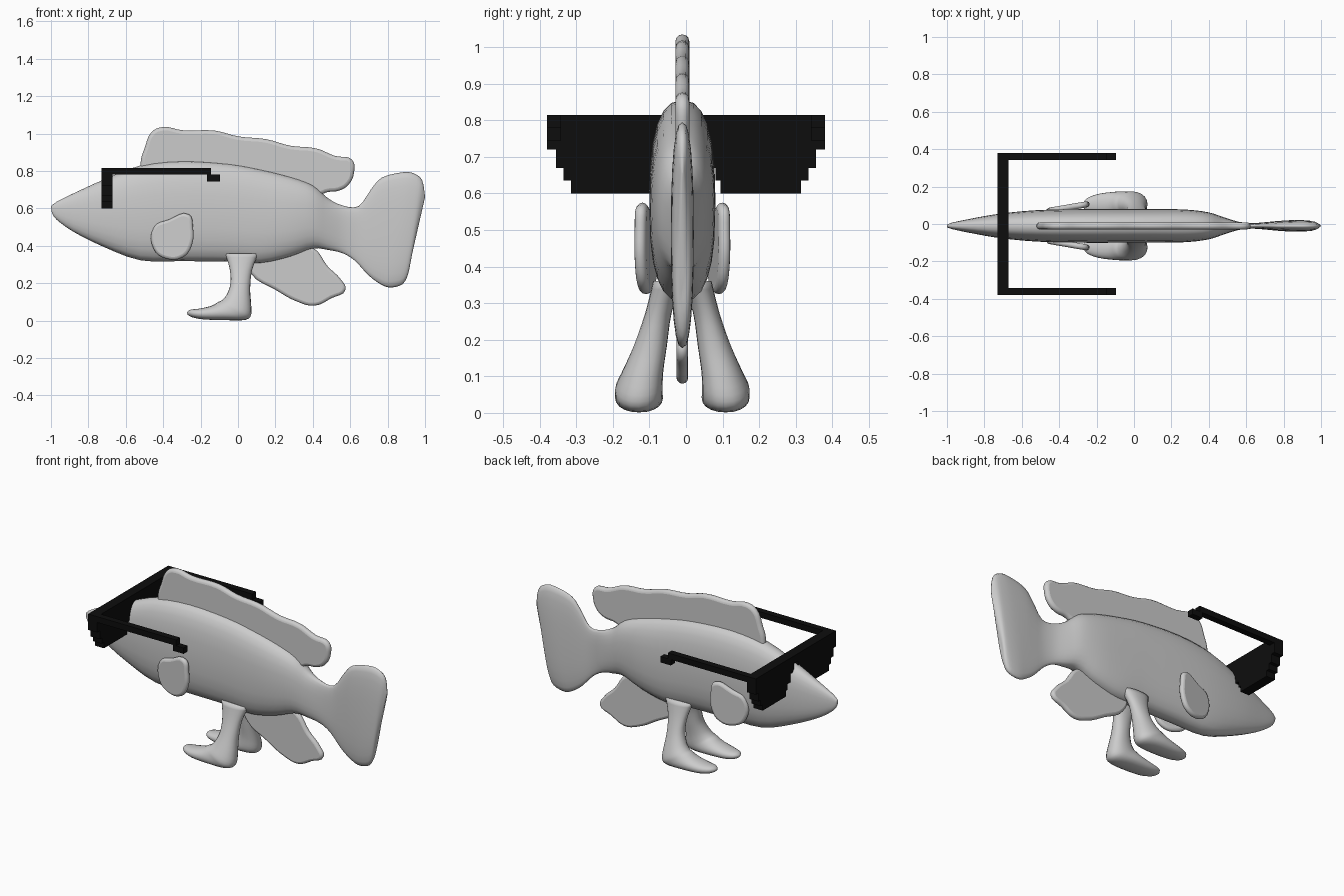
import bpy, bmesh, math
from mathutils import Vector

cube = bpy.data.objects.get("Cube")
if cube:
    bpy.data.objects.remove(cube)

MID = -0.01  # the fish sits a touch off the centre line


def material(name, rgb):
    m = bpy.data.materials.new(name)
    m.use_nodes = True
    m.diffuse_color = (*rgb, 1)
    m.node_tree.nodes["Principled BSDF"].inputs["Base Color"].default_value = (*rgb, 1)
    return m


grey = material("fish grey", (0.6, 0.6, 0.6))
black = material("glasses black", (0.004, 0.004, 0.004))


def finish(bm, name, mat, smooth=True):
    bmesh.ops.recalc_face_normals(bm, faces=bm.faces)
    mesh = bpy.data.meshes.new(name)
    bm.to_mesh(mesh)
    bm.free()
    mesh.materials.append(mat)
    for p in mesh.polygons:
        p.use_smooth = smooth
    ob = bpy.data.objects.new(name, mesh)
    bpy.context.collection.objects.link(ob)
    return ob


def spline(rows, steps):
    """Catmull-Rom interpolation of rows of numbers."""
    out = []
    for i in range(len(rows) - 1):
        a, b, c, d = (rows[max(0, min(len(rows) - 1, i + k))] for k in (-1, 0, 1, 2))
        for s in range(steps):
            t = s / steps
            out.append([0.5 * (2 * q + (r - p) * t + (2 * p - 5 * q + 4 * r - u) * t * t
                               + (3 * q - p - 3 * r + u) * t ** 3)
                        for p, q, r, u in zip(a, b, c, d)])
    return out + [list(rows[-1])]


def loft(name, rows, power, sides=24, side=1):
    """Rows: one rim point (x, z), opposite rim point (x, z), y offset, half width."""
    bm = bmesh.new()
    rings = []
    for ax, az, bx, bz, y, hw in spline(rows, 3):
        ring = []
        for k in range(sides):
            t = math.tau * k / sides
            u, v = (math.copysign(abs(f) ** (2 / power), f) for f in (math.cos(t), math.sin(t)))
            ring.append(bm.verts.new(((ax + bx) / 2 + (ax - bx) / 2 * u,
                                      MID + side * y + hw * v,
                                      (az + bz) / 2 + (az - bz) / 2 * u)))
        rings.append(ring)
    for r, s in zip(rings, rings[1:]):
        for k in range(sides):
            j = (k + 1) % sides
            bm.faces.new((r[k], r[j], s[j], s[k]))
    bm.faces.new(rings[0])
    bm.faces.new(rings[-1])
    return finish(bm, name, grey)


def fin(name, outline, half, y=0, yaw=0, pivot=0):
    """Flat plate with a rounded rim, drawn in the x-z plane."""
    cu = bpy.data.curves.new(name, 'CURVE')
    cu.dimensions = '2D'
    cu.fill_mode = 'BOTH'
    cu.bevel_depth = half
    cu.offset = -half
    cu.bevel_resolution = 2
    cu.resolution_u = 4
    sp = cu.splines.new('BEZIER')
    sp.bezier_points.add(len(outline) - 1)
    for p, (x, z) in zip(sp.bezier_points, outline):
        p.co = (x - pivot, z, 0)
        p.handle_left_type = p.handle_right_type = 'AUTO'
    sp.use_cyclic_u = True
    cu.materials.append(grey)
    ob = bpy.data.objects.new(name, cu)
    bpy.context.collection.objects.link(ob)
    ob.location = (pivot, MID + y, 0)
    ob.rotation_euler = (math.pi / 2, 0, yaw)
    bpy.ops.object.select_all(action='DESELECT')
    ob.select_set(True)
    bpy.context.view_layer.objects.active = ob
    bpy.ops.object.convert(target='MESH')
    bpy.ops.object.shade_smooth_by_angle(angle=math.radians(50))


# Body running into the tail fin: top point, bottom point, half width
body = [(-1, .61, -.995, .575, .008), (-.97, .635, -.97, .54, .018),
        (-.88, .68, -.88, .475, .037), (-.72, .753, -.72, .395, .065),
        (-.52, .83, -.52, .322, .084), (-.3, .855, -.3, .318, .09),
        (-.05, .84, -.05, .315, .09), (.12, .81, .12, .305, .09),
        (.28, .77, .28, .34, .087), (.4, .725, .4, .385, .072),
        (.48, .655, .48, .378, .046), (.56, .615, .56, .36, .022),
        (.645, .612, .625, .32, .015), (.71, .70, .70, .24, .02),
        (.77, .765, .77, .19, .026), (.88, .793, .82, .177, .031),
        (.94, .787, .88, .195, .03), (.985, .75, .91, .25, .024),
        (1.0, .66, .925, .33, .006)]
loft("body_and_tail", [(a, b, c, d, 0, w) for a, b, c, d, w in body], 2.5)

# Legs with long forward feet
leg = [(-.07, .36, .11, .36, .04, .04), (-.045, .28, .075, .27, .065, .036),
       (-.04, .2, .065, .17, .087, .045), (-.06, .14, .07, .09, .107, .055),
       (-.085, .11, .07, .03, .118, .064), (-.105, .10, .04, .004, .119, .065),
       (-.14, .08, -.05, .002, .118, .065), (-.2, .065, -.18, .006, .116, .055),
       (-.255, .058, -.245, .018, .112, .036), (-.273, .045, -.27, .032, .11, .01)]
for word, s in (("left", -1), ("right", 1)):
    loft(word + "_leg", leg, 2.2, 20, s)

# Fins
fin("dorsal_fin", [(-.51, .79), (-.52, .85), (-.5, .92), (-.46, 1.01), (-.4, 1.035),
                   (-.3, 1.018), (-.12, 1.015), (0, .985), (.15, .97), (.28, .935),
                   (.42, .92), (.52, .88), (.61, .86), (.62, .79), (.59, .725), (.54, .695),
                   (.47, .685), (.4, .65), (.2, .7), (-.3, .77)], .019)
fin("anal_fin", [(.05, .33), (.07, .25), (.2, .165), (.32, .1), (.41, .08), (.5, .12),
                 (.575, .165), (.55, .22), (.48, .29), (.4, .39), (.25, .4)], .016)
pectoral = [(-.45, .38), (-.45, .5), (-.37, .54), (-.26, .568), (-.238, .5),
            (-.245, .4), (-.29, .34), (-.38, .33)]
for word, s in (("left", -1), ("right", 1)):
    fin(word + "_pectoral_fin", pectoral, .016, s * .085, s * .17, -.43)


# Blocky stepped glasses
def boxes(name, spans):
    bm = bmesh.new()
    for lo, hi in spans:
        lo, hi = Vector(lo), Vector(hi)
        vs = bmesh.ops.create_cube(bm, size=1)["verts"]
        for v in vs:
            v.co = (lo + hi) / 2 + v.co * (hi - lo)
    finish(bm, name, black, False)


X0, X1 = -.73, -.67
boxes("glasses_top_bar", [((X0, -.38, .77), (X1, .38, .815))])
steps = [(.02, .38, .72, .77), (.05, .355, .67, .72), (.08, .335, .635, .67),
         (.095, .315, .6, .635)]
for word, s in (("left", -1), ("right", 1)):
    def span(xa, xb, ya, yb, za, zb):
        ya, yb = sorted((s * ya, s * yb))
        return (xa, ya, za), (xb, yb, zb)
    boxes(word + "_lens", [span(X0, X1, *row) for row in steps])
    boxes(word + "_temple", [span(X1, -.145, .342, .38, .78, .815),
                             span(-.165, -.095, .342, .38, .745, .78)])
